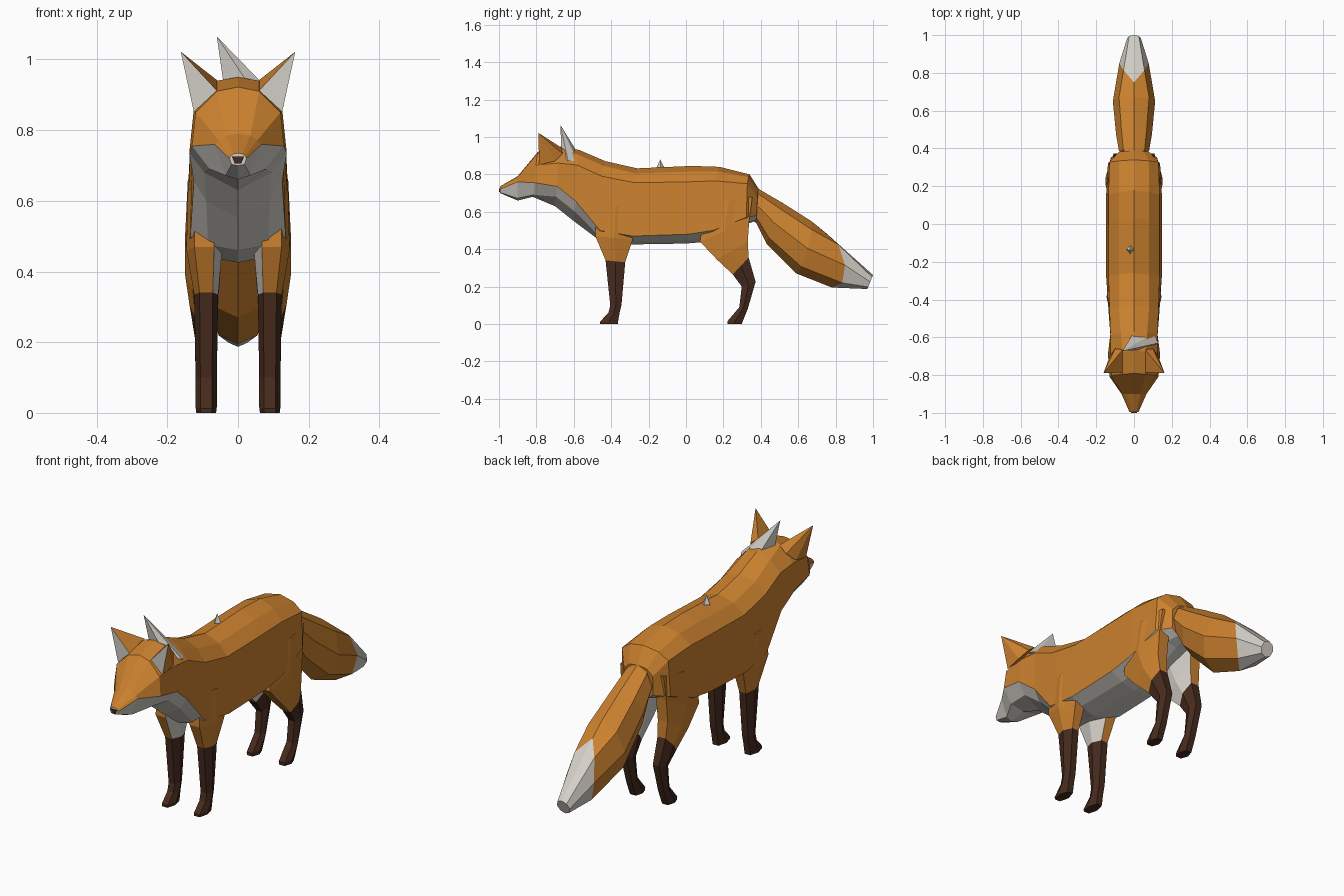
import bpy, bmesh, math
from mathutils import Vector

if "Cube" in bpy.data.objects:
    bpy.data.objects.remove(bpy.data.objects["Cube"])


def colour(name, rgb):
    m = bpy.data.materials.new(name)
    m.diffuse_color = (*rgb, 1)
    m.use_nodes = True
    m.node_tree.nodes["Principled BSDF"].inputs["Base Color"].default_value = m.diffuse_color
    return m


FUR = colour("orange_fur", (0.60, 0.22, 0.028))
PALE = colour("pale_fur", (0.66, 0.63, 0.58))
DARK = colour("dark_brown", (0.062, 0.024, 0.013))
MATS = (FUR, PALE, DARK)


def finish(name, bm, mirror=False):
    bmesh.ops.recalc_face_normals(bm, faces=bm.faces)
    mesh = bpy.data.meshes.new(name)
    bm.to_mesh(mesh)
    bm.free()
    for m in MATS:
        mesh.materials.append(m)
    ob = bpy.data.objects.new(name, mesh)
    bpy.context.collection.objects.link(ob)
    if mirror:
        ob.modifiers.new("mirror", 'MIRROR').use_mirror_merge = False
    return ob


def loft(name, rings, paint, mirror=False, caps=(0, 0)):
    """Skin closed rings; paint(segment, strip) gives the material index."""
    bm = bmesh.new()
    rows = [[bm.verts.new(p) for p in r] for r in rings]
    n = len(rows[0])
    for i in range(len(rows) - 1):
        for j in range(n):
            k = (j + 1) % n
            f = bm.faces.new((rows[i][j], rows[i][k], rows[i + 1][k], rows[i + 1][j]))
            f.material_index = paint(i, j)
    for row, mat in ((rows[0], caps[0]), (rows[-1], caps[1])):
        bm.faces.new(row).material_index = mat
    return finish(name, bm, mirror)


def spike(name, base, tip, mat, mirror=False, first=None):
    """Pyramid over a base outline; first recolours its first side."""
    bm = bmesh.new()
    vs = [bm.verts.new(p) for p in base]
    t = bm.verts.new(tip)
    for j in range(len(vs)):
        f = bm.faces.new((vs[j], vs[(j + 1) % len(vs)], t))
        f.material_index = first if j == 0 and first is not None else mat
    bm.faces.new(vs).material_index = mat
    return finish(name, bm, mirror)


# Head and body: top y, bottom y, top z, (x, z) of crest, edge, flank, under, bottom z
BODY = [
    (-.995, -.995, .735, .012, .733, .02, .728, .024, .72, .018, .703, .70),
    (-.90, -.90, .79, .035, .785, .055, .772, .066, .76, .035, .672, .66),
    (-.79, -.82, .922, .06, .91, .12, .85, .13, .755, .08, .69, .68),
    (-.67, -.70, .95, .06, .94, .125, .86, .138, .735, .095, .68, .63),
    (-.57, -.60, .93, .07, .905, .125, .85, .125, .655, .09, .60, .55),
    (-.43, -.48, .87, .08, .845, .13, .79, .135, .50, .085, .475, .46),
    (-.26, -.30, .832, .08, .805, .135, .755, .147, .47, .085, .442, .425),
    (.03, .0, .845, .08, .815, .135, .76, .148, .48, .08, .448, .43),
    (.18, .12, .84, .08, .815, .135, .765, .148, .50, .08, .46, .44),
    (.34, .31, .80, .08, .785, .13, .75, .138, .57, .06, .54, .53),
    (.39, .37, .72, .05, .71, .08, .68, .08, .58, .04, .555, .55),
]


def body_ring(s):
    yt, yb, zt, zb = s[0], s[1], s[2], s[-1]
    half = [(0, zt)] + [(s[k], s[k + 1]) for k in (3, 5, 7, 9)] + [(0, zb)]
    pts = [Vector((x, yt + (yb - yt) * i / 5, z)) for i, (x, z) in enumerate(half)]
    return pts + [Vector((-p.x, p.y, p.z)) for p in pts[4:0:-1]]


loft("body", [body_ring(s) for s in BODY],
     lambda i, j: 1 if 3 <= j <= 6 else 0, caps=(1, 0))

# Nose tip
bm = bmesh.new()
bmesh.ops.create_cube(bm, size=1)
for v in bm.verts:
    w = .034 if v.co.z > 0 else .018
    v.co = Vector((v.co.x * w, -.996 + v.co.y * .008, .715 + v.co.z * .02))
for f in bm.faces:
    f.material_index = 2
finish("nose", bm)

# Ears with pale fronts
spike("ears", [(.06, -.785, .912), (.125, -.785, .852), (.128, -.70, .87),
               (.10, -.66, .91), (.06, -.665, .942)],
      (.162, -.79, 1.022), 0, mirror=True, first=1)


# Legs: front z, front y, back z, back y, inner x, outer x
def leg_ring(s):
    zf, yf, zb, yb, x0, x1 = s
    c, w = (x0 + x1) / 2, (x1 - x0) / 2
    ym, zm = (yf + yb) / 2, (zf + zb) / 2
    return [(c - .55 * w, yf, zf), (c + .55 * w, yf, zf), (c + w, ym, zm),
            (c + .55 * w, yb, zb), (c - .55 * w, yb, zb), (c - w, ym, zm)]


def leg(name, sections, knee):
    loft(name, [leg_ring(s) for s in sections],
         lambda i, j: 2 if i >= knee else (1 if j in (4, 5) else 0),
         mirror=True, caps=(0, 2))


leg("front_legs", [
    (.64, -.48, .62, -.27, .05, .142),
    (.47, -.485, .45, -.285, .045, .146),
    (.34, -.43, .33, -.325, .056, .124),
    (.10, -.405, .10, -.345, .06, .12),
    (.06, -.415, .06, -.355, .06, .12),
    (.012, -.46, .02, -.362, .06, .12),
    (0, -.46, 0, -.365, .062, .118)], 2)
leg("hind_legs", [
    (.64, .10, .68, .355, .05, .142),
    (.44, .075, .55, .338, .045, .150),
    (.345, .165, .44, .33, .05, .150),
    (.265, .25, .355, .335, .056, .138),
    (.20, .298, .225, .372, .06, .122),
    (.09, .285, .08, .33, .06, .12),
    (.015, .222, .03, .31, .06, .12),
    (0, .222, 0, .298, .062, .118)], 3)


# Tail: top y, top z, bottom y, bottom z, half width, side shift in y
def tail_ring(s):
    yt, zt, yb, zb, w, shift = s
    t, b = Vector((0, yt, zt)), Vector((0, yb, zb))
    ring = []
    for k in range(8):
        a = math.tau * k / 8
        p = t.lerp(b, (1 - math.cos(a)) / 2)
        side = abs(math.sin(a))
        p += Vector((math.sin(a) * w, shift * side, -shift * .3 * side))
        ring.append(p)
    return ring


loft("tail", [tail_ring(s) for s in [
    (.37, .735, .345, .56, .055, 0),
    (.40, .715, .375, .54, .08, 0),
    (.52, .645, .43, .43, .095, 0),
    (.67, .55, .59, .27, .112, .02),
    (.75, .485, .78, .195, .078, .085),
    (1.0, .262, .97, .187, .036, 0)]],
    lambda i, j: 1 if i == 4 else 0, caps=(0, 1))

# Pale tuft behind the head and a tiny one on the back
spike("neck_tuft", [(-.035, -.65, .89), (.05, -.665, .90), (.13, -.63, .87),
                    (.10, -.58, .87), (0, -.57, .90)], (-.06, -.672, 1.065), 1)
spike("back_tuft", [(-.04, -.135, .835), (-.02, -.158, .835), (0, -.135, .835),
                    (-.02, -.115, .835)], (-.02, -.138, .88), 1)
